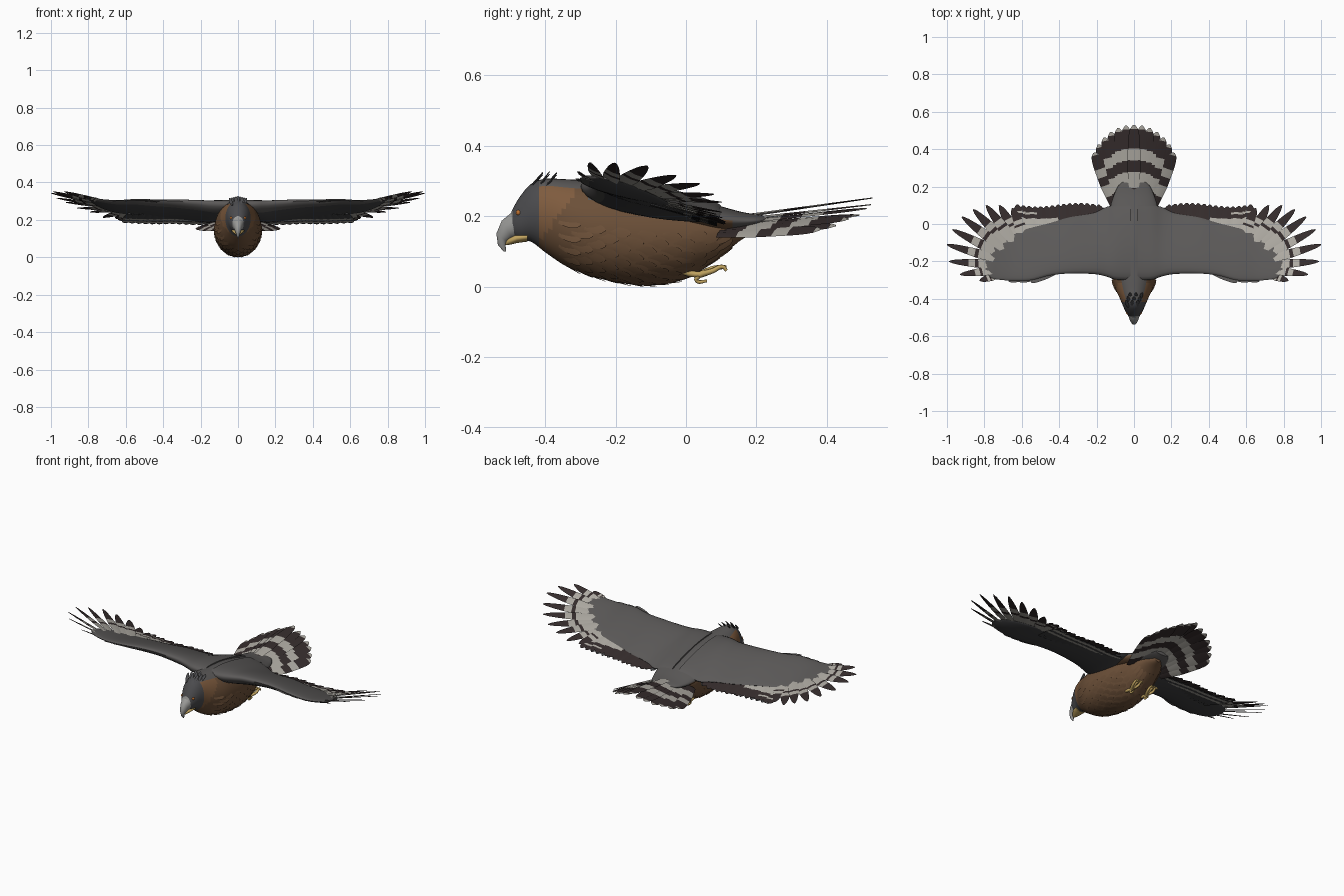
import bpy, bmesh, math
from mathutils import Vector

if "Cube" in bpy.data.objects:
    bpy.data.objects.remove(bpy.data.objects["Cube"])

# Flat colours
COLOURS = {
    "back_grey": (.105, .10, .098), "head_slate": (.07, .07, .075),
    "breast_brown": (.15, .08, .04), "shoulder_rust": (.21, .105, .048),
    "bar_light": (.42, .40, .36), "bar_dark": (.035, .025, .025),
    "under_slate": (.06, .06, .063), "foot_yellow": (.55, .38, .12),
    "eye_orange": (.5, .16, .03), "beak_grey": (.32, .32, .31),
}
MATS, IDX = [], {}
for key, rgb in COLOURS.items():
    m = bpy.data.materials.new(key)
    m.use_nodes = True
    m.diffuse_color = (*rgb, 1)
    bsdf = next(n for n in m.node_tree.nodes if n.type == "BSDF_PRINCIPLED")
    bsdf.inputs["Base Color"].default_value = (*rgb, 1)
    bsdf.inputs["Roughness"].default_value = .8
    IDX[key] = len(MATS)
    MATS.append(m)


def interp(table, x):
    """Smooth interpolation of rows (key, values...) at x."""
    x = min(max(x, table[0][0]), table[-1][0])
    i = next((k for k in range(len(table) - 1) if x <= table[k + 1][0]))
    p1, p2 = table[i], table[i + 1]
    p0, p3 = table[max(i - 1, 0)], table[min(i + 2, len(table) - 1)]
    h = p2[0] - p1[0]
    t = (x - p1[0]) / h
    out = []
    for a, b, c, d in list(zip(p0, p1, p2, p3))[1:]:
        m1 = (c - a) / (p2[0] - p0[0]) * h
        m2 = (d - b) / (p3[0] - p1[0]) * h
        out.append(b + t * t * (3 - 2 * t) * (c - b)
                   + t * (1 - t) * ((1 - t) * m1 - t * m2))
    return out


def loft(bm, rings, rule):
    """Skin closed rings; rule(ring, segment, centre) names the colour."""
    vs = [[bm.verts.new(p) for p in r] for r in rings]
    n = len(vs[0])
    for i in range(len(vs) - 1):
        for j in range(n):
            k = (j + 1) % n
            f = bm.faces.new((vs[i][j], vs[i][k], vs[i + 1][k], vs[i + 1][j]))
            f.material_index = IDX[rule(i, j, f.calc_center_median())]
    for i in (0, -1):
        f = bm.faces.new(vs[i])
        f.material_index = IDX[rule(i % (len(vs) - 1), 0, f.calc_center_median())]


def build(name, bm, mirror=False, sharp=50):
    bmesh.ops.recalc_face_normals(bm, faces=bm.faces[:])
    me = bpy.data.meshes.new(name)
    bm.to_mesh(me)
    bm.free()
    for m in MATS:
        me.materials.append(m)
    for p in me.polygons:
        p.use_smooth = True
    me.set_sharp_from_angle(angle=math.radians(sharp))
    ob = bpy.data.objects.new(name, me)
    bpy.context.collection.objects.link(ob)
    if mirror:
        ob.modifiers.new("mirror", "MIRROR").use_axis = (True, False, False)


def feather(bm, base, tip, w, up, bands, thick=.004, n=16, blunt=5, notch=0):
    """Slim ridged vane with a rounded tip; bands = [(end, colour)]."""
    base, tip = Vector(base), Vector(tip)
    ax = tip - base
    side = ax.cross(Vector(up)).normalized()
    nor = side.cross(ax).normalized()
    rings = []
    for i in range(n + 1):
        t = i / n
        c = base + ax * t
        h = w * min(1, .6 + t) * math.sqrt(max(.03, 1 - t ** blunt))
        h *= 1 - notch * max(0, t - .4)
        k = thick * (1 - .7 * t)
        rings.append([c + side * h, c + nor * k, c - side * h, c - nor * k])
    loft(bm, rings, lambda i, j, c: next(m for e, m in bands if (i + .5) / n <= e))


def oval(y, z, hw, hh, dy=0, dz=1, n=40):
    return [Vector((hw * math.cos(a), y + hh * dy * math.sin(a), z + hh * dz * math.sin(a)))
            for a in (math.tau * j / n for j in range(n))]


# Body and head: y, top, bottom, half width
BODY = [(-.505, .19, .15, .018), (-.49, .225, .14, .032), (-.47, .258, .13, .044),
        (-.44, .292, .128, .058), (-.4, .306, .098, .075), (-.34, .305, .058, .102),
        (-.27, .302, .03, .121), (-.18, .296, .01, .126), (-.1, .285, .003, .124),
        (0, .26, .022, .112), (.06, .24, .058, .1), (.11, .222, .095, .086),
        (.16, .2, .135, .06), (.2, .185, .155, .02)]


def body_ring(y):
    top, bot, hw = interp(BODY, y)
    return oval(y, (top + bot) / 2, hw, (top - bot) / 2)


def body_rule(i, j, c):
    lift = math.sin(math.tau * (j + .5) / 40)
    if c.y < -.488:
        return "beak_grey"
    if c.y < -.42:
        return "head_slate"
    if lift > (.8 if c.y < -.28 else .55):
        return "back_grey"
    return "shoulder_rust" if c.y < -.42 + .7 * (c.z - .12) else "breast_brown"


bm = bmesh.new()
loft(bm, [body_ring(-.505 + .705 * i / 56) for i in range(57)], body_rule)
build("body", bm)

# Overlapping breast feathers
bm = bmesh.new()
for row in range(13):
    y = -.36 + row * .036
    a_ring, b_ring = body_ring(y), body_ring(y + .06)
    for j in range(20 + row % 2, 41, 2):
        a, b = a_ring[j % 40], b_ring[j % 40]
        out = Vector((a.x, 0, a.z - .15)).normalized()
        feather(bm, a - out * .002, b + out * .004, .014, out,
                [(1, "breast_brown")], .002, 6)
build("breast_feathers", bm)

# Rump coverts
RUMP = [(-.12, .265, .2, .1), (-.04, .257, .18, .125), (.04, .245, .165, .135),
        (.1, .228, .155, .125), (.16, .212, .16, .105), (.21, .204, .172, .08),
        (.235, .2, .182, .045)]
bm = bmesh.new()
rows = [(y, *interp(RUMP, y)) for y in (-.12 + .355 * i / 24 for i in range(25))]
loft(bm, [oval(y, (t + b) / 2, w, (t - b) / 2) for y, t, b, w in rows],
     lambda i, j, c: "breast_brown" if j >= 20 and c.y < .13 else "back_grey")
build("rump", bm)

# Hooked beak, lower mandible, eyes and crest
bm = bmesh.new()
loft(bm, [oval(-.48, .175, .034, .038, -.5, .85), oval(-.508, .162, .024, .03, -.5, .85),
          oval(-.524, .14, .015, .018, -.8, .6), oval(-.523, .118, .008, .011, -1, 0),
          oval(-.514, .1, .002, .003, -1, -.2)], lambda i, j, c: "beak_grey")
build("upper_beak", bm)
bm = bmesh.new()
loft(bm, [oval(-.45, .142, .034, .014), oval(-.48, .138, .029, .014),
          oval(-.505, .128, .014, .01), oval(-.512, .122, .004, .004)],
     lambda i, j, c: "foot_yellow")
build("lower_beak", bm)
bm = bmesh.new()
bmesh.ops.create_uvsphere(bm, u_segments=16, v_segments=10, radius=.008)
bmesh.ops.translate(bm, verts=bm.verts[:], vec=(.035, -.475, .21))
for f in bm.faces:
    f.material_index = IDX["eye_orange"]
build("eye", bm, True)
bm = bmesh.new()
for i in range(9):
    x, y = (i - 4) * .008, -.445 + .02 * (i % 3)
    feather(bm, (x, y, .278), (x * 1.4, y + .038, .327 - abs(x) * .3), .009,
            (0, -1, 1), [(1, "head_slate")], .004, 8)
build("crest", bm)

# Wing surface: x, leading y, trailing y, thickness, leading z, slope
WING = [(.02, -.3, .1, .085, .285, .14), (.1, -.297, .1, .095, .287, .19),
        (.15, -.28, .09, .088, .293, .25), (.21, -.268, .06, .078, .303, .29),
        (.35, -.265, .035, .06, .312, .3), (.45, -.275, .005, .05, .311, .3),
        (.55, -.3, -.02, .04, .307, .28), (.65, -.302, -.05, .03, .302, .25),
        (.72, -.298, -.09, .024, .308, .23), (.77, -.285, -.15, .018, .317, .21),
        (.795, -.25, -.2, .006, .322, .2), (1, -.2, -.1, .004, .375, .17)]


def wing_z(x, y):
    v = interp(WING, x)
    return v[3] - v[4] * (y + .3)


def wing_ring(x):
    lead, trail, th = interp(WING, x)[:3]
    ring = []
    for j in range(28):
        a = math.tau * j / 28
        u = (1 - math.cos(a)) / 2
        y = lead + (trail - lead) * u
        lift = math.sin(a) * (1 - .5 * u) * th / 2
        ring.append(Vector((x, y, wing_z(x, y) + lift * (1 if lift > 0 else 1.4))))
    return ring


bm = bmesh.new()
loft(bm, [wing_ring(.02 + .775 * i / 44) for i in range(45)],
     lambda i, j, c: "back_grey" if j < 14 or j > 24 else "under_slate")
build("wing", bm, True)


def wing_feather(bm, base, tip, w, bands, drop=0.0, roll=.25, **shape):
    p, q = ((x, y, wing_z(x, y) - drop) for x, y in (base, tip))
    feather(bm, p, q, w, (0, roll, 1), bands, **shape)


# Spread primaries
BARS = [(.44, "bar_light"), (.52, "bar_dark"), (.65, "bar_light"), (1, "bar_dark")]
TIPS = [(.65, .085), (.72, .1), (.79, .1), (.86, .078), (.92, .038), (.97, -.03),
        (1.0, -.11), (.988, -.2), (.93, -.27), (.825, -.303)]
bm = bmesh.new()
for i, tip in enumerate(TIPS):
    k = i / 9
    base = (.58 + .14 * math.sin(k * 1.57), -.09 - .18 * k ** 1.3)
    wing_feather(bm, base, tip, .034 - .01 * k, BARS, .004 * (i % 2), .45, notch=.6)
build("primary_feathers", bm, True)

# Secondaries, barred towards the hand
bm = bmesh.new()
for i in range(15):
    x = .19 + .031 * i
    tip = (x, .103 + .01 * math.sin(i * .45))
    bands = [(1, "bar_dark")]
    if x > .52:
        bands = [(.6, "bar_light"), (.72, "bar_dark"), (.84, "bar_light"), (1, "bar_dark")]
    elif x > .42:
        bands = [(.65, "bar_light"), (1, "bar_dark")]
    wing_feather(bm, (x - .02, -.08), tip, .025, bands, .003 + .004 * (i % 2), blunt=9)
build("secondary_feathers", bm, True)

# Under-wing bars and leading-edge feathers
bm = bmesh.new()
for i in range(13):
    x = .17 + .036 * i
    wing_feather(bm, (x - .02, -.1), (x, .088), .024,
                 [(.5, "under_slate"), (.62, "bar_light"), (.78, "under_slate"),
                  (.88, "bar_light"), (1, "under_slate")], .018, blunt=8)
build("under_wing_feathers", bm, True)
bm = bmesh.new()
for i in range(3):
    wing_feather(bm, (.42 + .05 * i, -.262 - .01 * i), (.55 + .06 * i, -.312 + .003 * i),
                 .014, [(1, "back_grey")], .004)
build("leading_edge_feathers", bm, True)

# Fanned, barred tail, arched across its width
TAIL = [(.2, "bar_dark"), (.4, "bar_light"), (.56, "bar_dark"), (.72, "bar_light"),
        (.95, "bar_dark"), (1, "bar_light")]
bm = bmesh.new()
for i in range(13):
    a = (i - 6) / 6
    ang = math.radians(20.5 * a)
    r = .72 - .11 * a * a
    s, c = math.sin(ang), math.cos(ang)
    feather(bm, (.3 * s, .3 * c - .19, .193 - .045 * abs(a)),
            (r * s, r * c - .19, .252 - .09 * abs(a) - .004 * (i % 2)),
            .034, (.45 * a, 0, 1), TAIL, .005, 20, 9)
build("tail_feathers", bm)


# Tucked feet with curled toes
def toe(name, pts, radius):
    cu = bpy.data.curves.new(name, "CURVE")
    cu.dimensions, cu.bevel_depth, cu.bevel_resolution = "3D", radius, 2
    cu.use_fill_caps = True
    sp = cu.splines.new("BEZIER")
    sp.bezier_points.add(len(pts) - 1)
    for i, (bp, p) in enumerate(zip(sp.bezier_points, pts)):
        bp.co = p
        bp.handle_left_type = bp.handle_right_type = "AUTO"
        bp.radius = 1 - .5 * i / (len(pts) - 1)
    cu.materials.append(MATS[IDX["foot_yellow"]])
    ob = bpy.data.objects.new(name, cu)
    bpy.context.collection.objects.link(ob)


for s, label in ((1, "left"), (-1, "right")):
    toe(label + "_shank", [(s * .05, -.02, .05), (s * .052, .02, .036), (s * .052, .06, .036)], .012)
    for k in range(3):
        x = s * (.052 + .016 * (k - 1))
        toe(f"{label}_toe_{k + 1}", [(s * .052, .04, .034), (x, .075, .045 + .006 * (k % 2)),
                                     (x, .105, .056), (x, .115, .046 + .01 * (k % 2))], .009)
    toe(label + "_hind_toe", [(s * .052, .035, .03), (s * .05, .03, .018), (s * .05, .06, .016)], .008)
